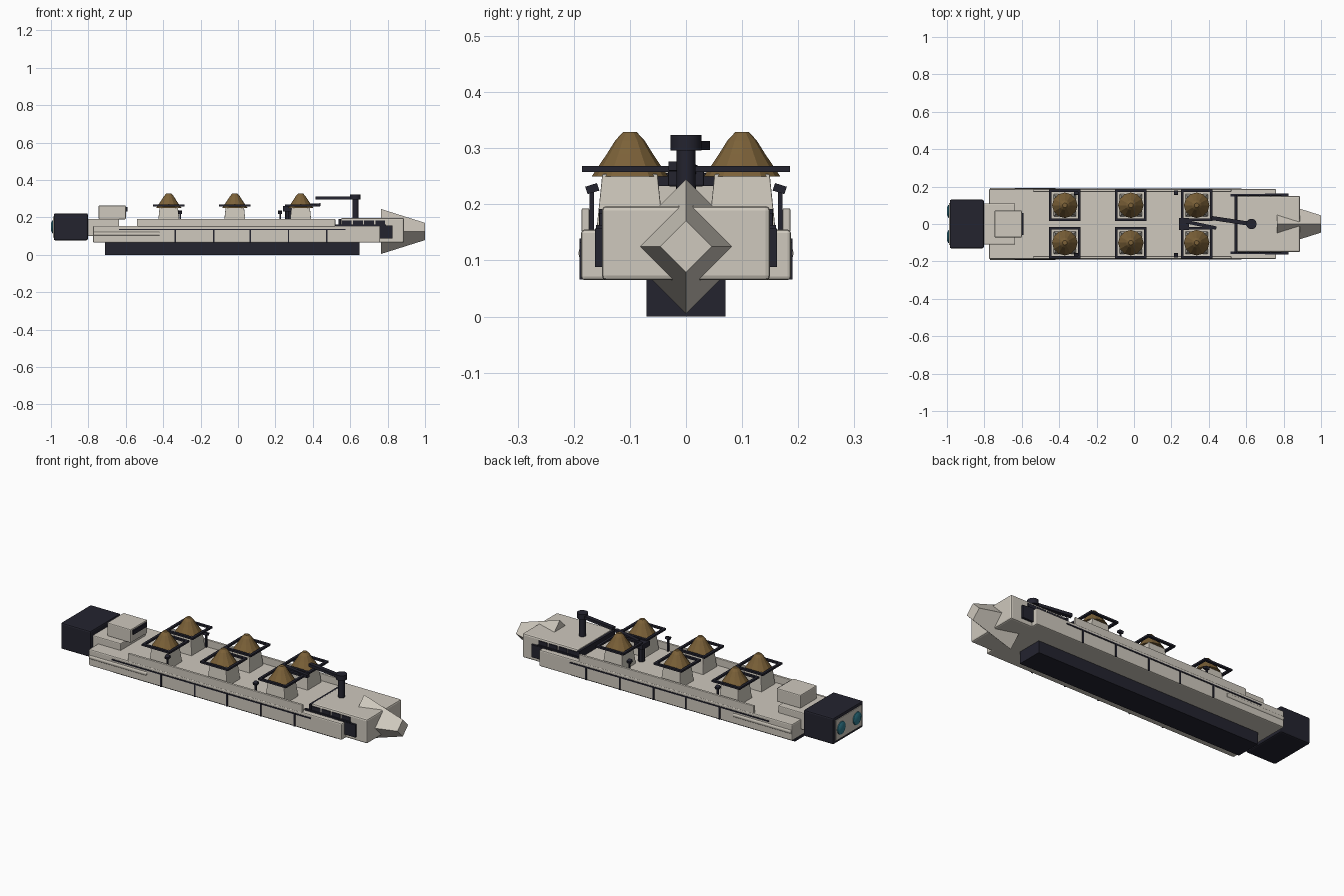
import bpy, bmesh, math
from mathutils import Vector

if "Cube" in bpy.data.objects:
    bpy.data.objects.remove(bpy.data.objects["Cube"])


def mat(name, rgb):
    m = bpy.data.materials.new(name)
    m.diffuse_color = (*rgb, 1)
    m.use_nodes = True
    m.node_tree.nodes["Principled BSDF"].inputs["Base Color"].default_value = m.diffuse_color
    return m


LIGHT = mat("pale_grey", (0.62, 0.58, 0.51))
DARK = mat("dark_navy", (0.017, 0.017, 0.028))
BROWN = mat("ore_brown", (0.20, 0.12, 0.04))
TEAL = mat("engine_teal", (0.03, 0.20, 0.27))


def finish(name, bm, material, bevel=0, smooth=False):
    bmesh.ops.recalc_face_normals(bm, faces=bm.faces)
    me = bpy.data.meshes.new(name)
    bm.to_mesh(me)
    bm.free()
    ob = bpy.data.objects.new(name, me)
    bpy.context.collection.objects.link(ob)
    me.materials.append(material)
    if bevel:
        b = ob.modifiers.new("bevel", 'BEVEL')
        b.width, b.segments = bevel, 2
    if smooth:
        bpy.context.view_layer.objects.active = ob
        ob.select_set(True)
        bpy.ops.object.shade_smooth_by_angle(angle=math.radians(35))
        ob.select_set(False)
    return ob


def box(name, x, y, z, material, bevel=0, taper=1):
    """Box from (min, max) ranges; taper scales the top face."""
    bm = bmesh.new()
    bmesh.ops.create_cube(bm, size=1)
    for v in bm.verts:
        k = taper if v.co.z > 0 else 1
        v.co = [(r[0] + r[1]) / 2 + c * s * (r[1] - r[0])
                for r, c, s in zip((x, y, z), v.co, (k, k, 1))]
    return finish(name, bm, material, bevel)


def lathe(name, p, profile, sides, material, axis='Z', turn=0, smooth=False):
    """Closed solid from (radius, height) rings along an axis."""
    bm = bmesh.new()
    rings = []
    for r, h in profile:
        ring = []
        for i in range(sides):
            a = 2 * math.pi * i / sides + turn
            u, w = r * math.cos(a), r * math.sin(a)
            c = (u, w, h) if axis == 'Z' else (h, u, w)
            ring.append(bm.verts.new(Vector(c) + Vector(p)))
        rings.append(ring)
    for a, b in zip(rings, rings[1:]):
        for i in range(sides):
            j = (i + 1) % sides
            bm.faces.new((a[i], a[j], b[j], b[i]))
    bm.faces.new(rings[0])
    bm.faces.new(rings[-1])
    return finish(name, bm, material, smooth=smooth)


def bar(name, a, b, w, h, material):
    """Rectangular beam between two points."""
    a, b = Vector(a), Vector(b)
    ob = box(name, (0, (b - a).length), (-w / 2, w / 2), (-h / 2, h / 2), material)
    ob.location = a
    ob.rotation_euler = (b - a).to_track_quat('X', 'Z').to_euler()
    return ob


# Hull and keel
box("keel", (-0.71, 0.65), (-0.07, 0.07), (0, 0.08), DARK)
box("main_hull", (-0.775, 0.76), (-0.187, 0.187), (0.065, 0.155), LIGHT, 0.006)
box("bow_block", (0.55, 0.888), (-0.15, 0.15), (0.065, 0.197), LIGHT, 0.008)
lathe("bow_prow", (0, 0, 0.125), [(0.12, 0.765), (0.046, 1.0)], 4, LIGHT, 'X')
box("bow_rear_window", (0.538, 0.552), (-0.155, 0.155), (0.155, 0.192), DARK)

# Stern
box("stern_block", (-0.82, -0.635), (-0.11, 0.11), (0.10, 0.193), LIGHT, 0.005)
box("bridge", (-0.745, -0.6), (-0.072, 0.072), (0.19, 0.264), LIGHT, 0.005)
box("bridge_window", (-0.602, -0.592), (-0.058, 0.058), (0.233, 0.256), DARK)
box("engine_housing", (-0.985, -0.803), (-0.13, 0.13), (0.078, 0.222), DARK, 0.008)
box("engine_back_plate", (-0.989, -0.98), (-0.112, 0.112), (0.094, 0.206), LIGHT)

for s in (-1, 1):
    def ys(a, b):
        return tuple(sorted((s * a, s * b)))
    # Engine glow
    lathe("engine_nozzle", (0, s * 0.068, 0.15),
          [(0.036, -0.985), (0.034, -0.993), (0.02, -1.0)], 16, TEAL, 'X', smooth=True)
    # Side details
    box("bulwark", (-0.54, 0.52), ys(0.172, 0.186), (0.15, 0.193), LIGHT, 0.003)
    lathe("side_tube", (0, s * 0.178, 0.113), [(0.014, -0.77), (0.014, -0.42)],
          12, LIGHT, 'X', smooth=True)
    box("side_rail", (-0.635, 0.575), ys(0.184, 0.190), (0.132, 0.139), DARK)
    for x in (-0.335, -0.13, 0.065, 0.27, 0.475):
        box("side_rib", (x - 0.004, x + 0.004), ys(0.184, 0.190), (0.066, 0.136), DARK)
    # Bow flank: dark vent and window row
    box("bow_vent", (0.70, 0.825), ys(0.145, 0.162), (0.088, 0.157), DARK)
    box("bow_sill", (0.515, 0.79), ys(0.148, 0.160), (0.152, 0.163), DARK)
    for i in range(4):
        x = 0.555 + i * 0.06
        box("bow_window", (x, x + 0.052), ys(0.146, 0.154), (0.162, 0.185), DARK)
    # Deck lamp posts
    for x in (-0.31, 0.225):
        box("lamp_post", (x - 0.004, x + 0.004), ys(0.164, 0.172), (0.15, 0.225), DARK)
        lamp = box("lamp_head", (-0.011, 0.011), (-0.011, 0.011), (-0.007, 0.007), DARK)
        lamp.location = (x, s * 0.167, 0.228)
        lamp.rotation_euler.x = -s * 0.3

    # Cargo hoppers: pedestal, ore heap, square frame
    for x in (-0.37, -0.017, 0.335):
        y = s * 0.1
        box("hopper_pedestal", (x - 0.06, x + 0.06), (y - 0.06, y + 0.06),
            (0.15, 0.254), LIGHT, 0.002, taper=0.82)
        lathe("ore_heap", (x, y, 0), [(0.068, 0.25), (0.041, 0.29), (0.026, 0.314),
                                      (0.012, 0.329)], 12, BROWN)
        for d in (-1, 1):
            e = 0.078 * d
            box("frame_side", (x + e - 0.007, x + e + 0.007), (y - 0.085, y + 0.085),
                (0.258, 0.268), DARK)
            box("frame_end", (x - 0.071, x + 0.071), (y + e - 0.007, y + e + 0.007),
                (0.258, 0.268), DARK)

# Bow crane
lathe("crane_post", (0.628, 0, 0), [(0.017, 0.19), (0.017, 0.30)], 12, DARK, smooth=True)
lathe("crane_cap", (0.628, 0, 0), [(0.028, 0.296), (0.028, 0.324)], 12, DARK, smooth=True)
bar("crane_arm", (0.628, 0, 0.305), (0.415, 0.032, 0.305), 0.022, 0.016, DARK)

# Deck turret with its boom
lathe("turret_post", (0.27, 0, 0), [(0.018, 0.15), (0.018, 0.24)], 8, DARK, smooth=True)
box("turret_head", (0.24, 0.295), (-0.032, 0.032), (0.232, 0.262), DARK, 0.003)
bar("turret_boom", (0.28, 0.012, 0.262), (0.44, -0.022, 0.268), 0.018, 0.016, DARK)
